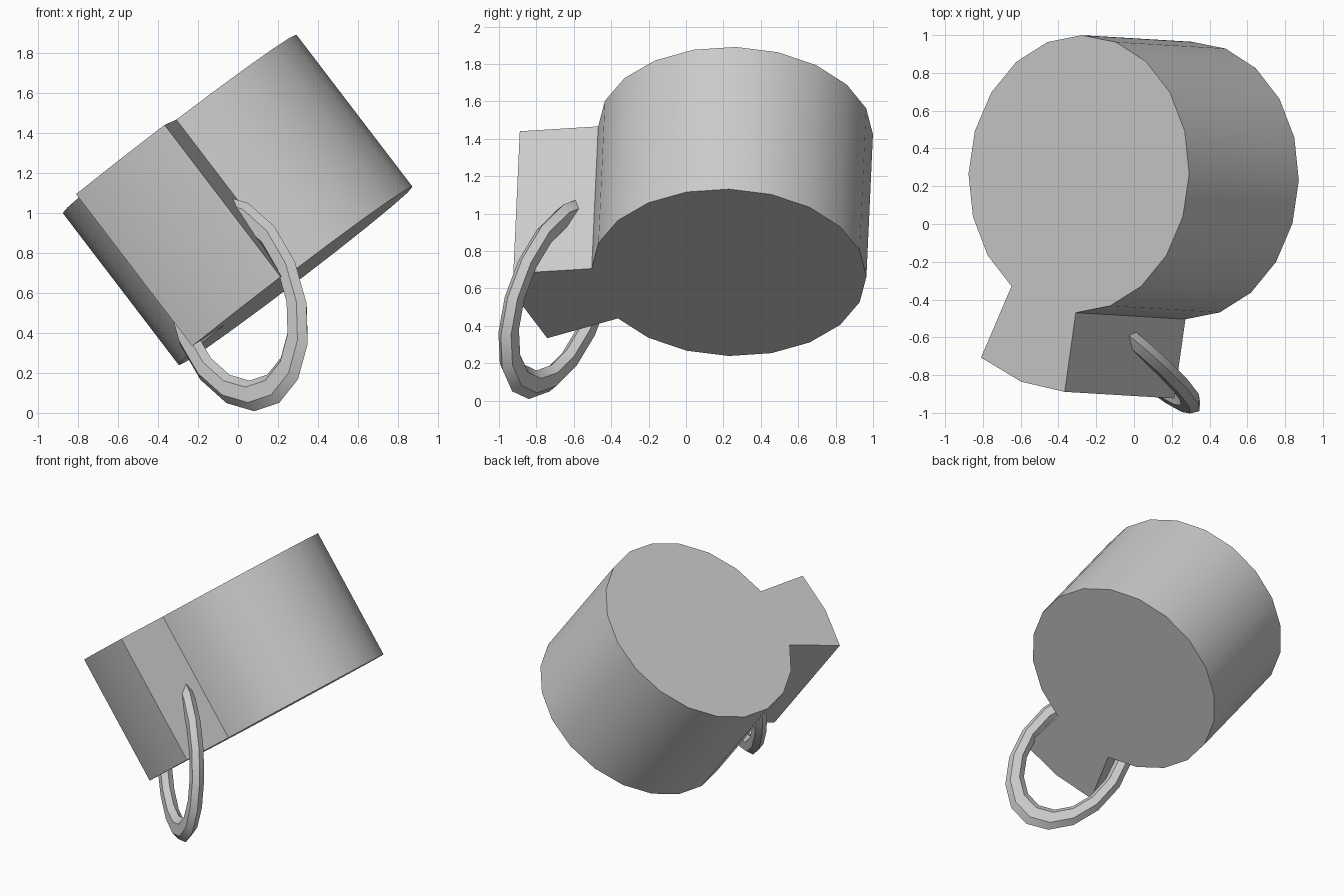
import bpy, bmesh, math
from mathutils import Matrix, Vector

if "Cube" in bpy.data.objects:
    bpy.data.objects.remove(bpy.data.objects["Cube"])


def frame(x, y, origin):
    """Orthonormal frame from two in-plane directions."""
    x = Vector(x).normalized()
    y = Vector(y)
    y = (y - x * y.dot(x)).normalized()
    rot = Matrix((x, y, x.cross(y))).transposed().to_4x4()
    return Matrix.Translation(origin) @ rot


def smooth(obj):
    bpy.ops.object.select_all(action='DESELECT')
    obj.select_set(True)
    bpy.context.view_layer.objects.active = obj
    bpy.ops.object.shade_smooth_by_angle(angle=math.radians(30))


def polar(r, deg):
    a = math.radians(deg)
    return (-r * math.sin(a), -r * math.cos(a))


# Tilted drum: 20-sided outline with a tab pulled out of two of its sides
DEPTH = 0.957
outline = [polar(0.735, 0)]
outline += [polar(1.156, a) for a in (3.1, 17.8, 32.7)]
outline += [polar(0.735, 18 * i) for i in range(2, 20)]

bm = bmesh.new()
base = bm.faces.new([bm.verts.new((x, y, 0)) for x, y in outline])
ext = bmesh.ops.extrude_face_region(bm, geom=[base])
top_verts = [v for v in ext["geom"] if isinstance(v, bmesh.types.BMVert)]
bmesh.ops.translate(bm, verts=top_verts, vec=(0, 0, -DEPTH))
bmesh.ops.recalc_face_normals(bm, faces=bm.faces)
mesh = bpy.data.meshes.new("drum_body")
bm.to_mesh(mesh)
bm.free()
body = bpy.data.objects.new("drum_body", mesh)
bpy.context.collection.objects.link(body)
mesh.transform(frame((0.795, 0, 0.607), (0.027, 0.999, -0.025),
                     (-0.292, 0.265, 1.445)))
smooth(body)

# Oval ring threaded through the tab
h = Vector((0.797, -0.604, 0))      # horizontal direction in the ring plane
k = Vector((0.075, 0.10, 0.99))     # upward direction in the ring plane
t = math.radians(31.7)
short_axis = h * math.cos(t) + k * math.sin(t)
long_axis = k * math.cos(t) - h * math.sin(t)

bpy.ops.mesh.primitive_torus_add(major_segments=16, minor_segments=6,
                                 major_radius=1, minor_radius=0.165)
ring = bpy.context.object
ring.name = "oval_ring"
ring.data.transform(frame(short_axis, long_axis, (-0.003, -0.692, 0.549))
                    @ Matrix.Diagonal((0.343, 0.507, 0.30, 1)))
smooth(ring)
